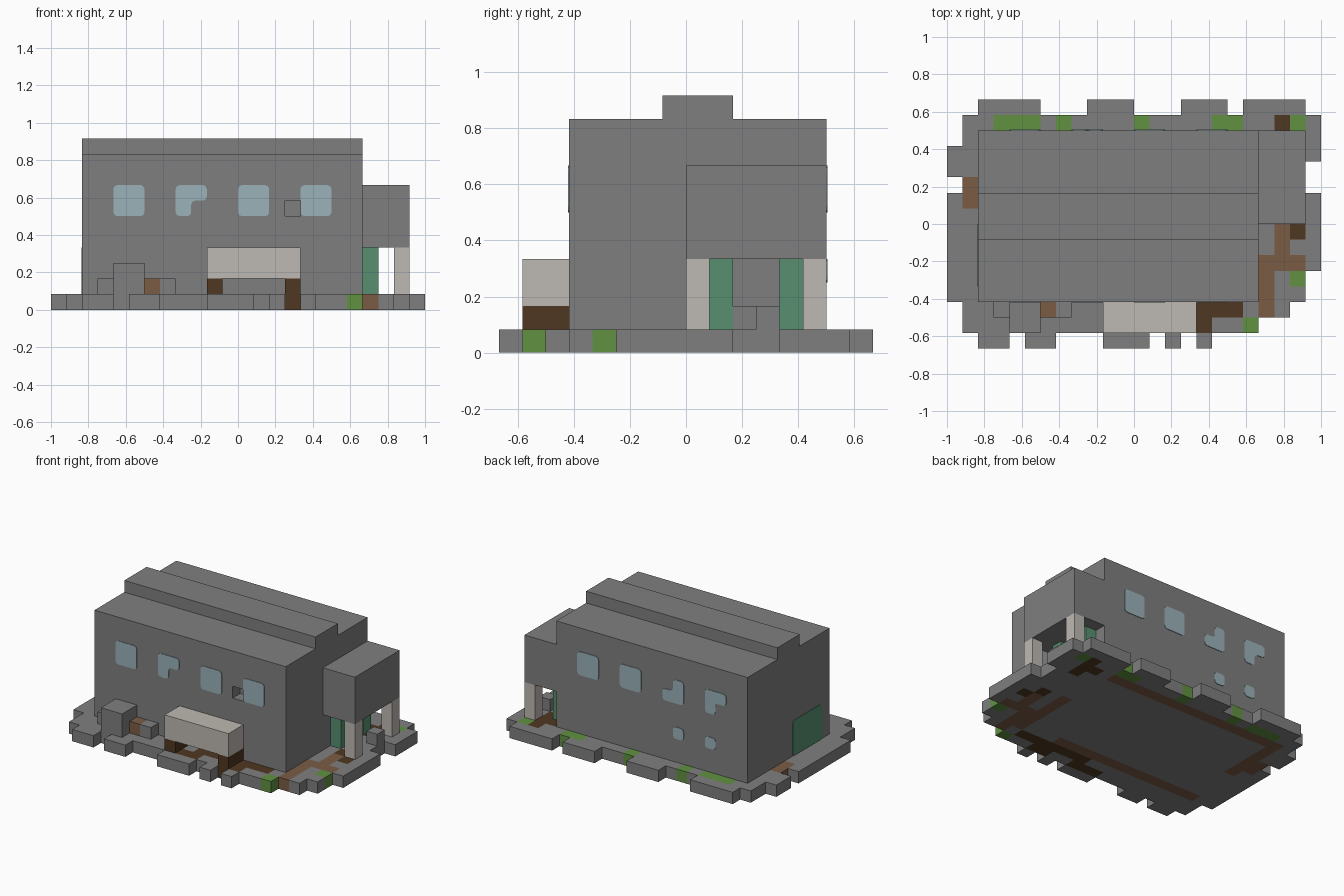
import bpy, bmesh
from mathutils import Vector

cube = bpy.data.objects.get("Cube")
if cube:
    bpy.data.objects.remove(cube, do_unlink=True)

U = 1 / 12  # one block


def at(i, j, k):
    """Block coordinates to scene position."""
    return Vector((i * U - 1, j * U - 8 * U, k * U))


def material(name, *rgb):
    m = bpy.data.materials.new(name)
    m.use_nodes = True
    m.diffuse_color = (*rgb, 1)
    m.node_tree.nodes["Principled BSDF"].inputs["Base Color"].default_value = (*rgb, 1)
    return m


stone = material("stone_grey", .212, .212, .212)
grass = material("grass_green", .119, .283, .053)
path = material("path_brown", .195, .107, .058)
soil = material("dark_soil", .08, .038, .015)
cream = material("pale_cream", .515, .485, .445)
door = material("door_green", .098, .275, .162)
glass = material("window_blue", .328, .445, .485)


def finish(name, bm, *mats):
    bmesh.ops.recalc_face_normals(bm, faces=bm.faces)
    mesh = bpy.data.meshes.new(name)
    bm.to_mesh(mesh)
    bm.free()
    for m in mats:
        mesh.materials.append(m)
    obj = bpy.data.objects.new(name, mesh)
    bpy.context.collection.objects.link(obj)
    return obj


def box(name, mat, lo, hi):
    """Box between two block corners."""
    bm = bmesh.new()
    a, b = at(*lo), at(*hi)
    bmesh.ops.create_cube(bm, size=1)
    for v in bm.verts:
        v.co = Vector([(a[n] + b[n]) / 2 + v.co[n] * (b[n] - a[n]) for n in range(3)])
    return finish(name, bm, mat)


def cells(rects):
    return {(i, j) for x0, x1, y0, y1 in rects
            for i in range(x0, x1) for j in range(y0, y1)}


# Ragged ground slab: main area plus edge bumps, as x and y block spans
ground = cells([
    (1, 20, 1, 15), (20, 22, 2, 15), (22, 23, 3, 15),
    (0, 1, 3, 10), (0, 1, 11, 13), (23, 24, 5, 10), (23, 24, 12, 15),
    (2, 6, 15, 16), (9, 12, 15, 16), (15, 18, 15, 16), (19, 23, 15, 16),
    (2, 4, 0, 1), (5, 7, 0, 1), (10, 13, 0, 1), (14, 15, 0, 1), (16, 17, 0, 1)])
ground_paint = [
    # brown trails, including the footing under the walls
    cells([(21, 22, 6, 8), (20, 23, 5, 6), (20, 21, 2, 5), (1, 2, 9, 11),
           (2, 19, 13, 14), (2, 3, 8, 13), (2, 16, 3, 4), (19, 20, 3, 9)]),
    # dark soil
    cells([(16, 19, 2, 3), (15, 17, 1, 2), (10, 13, 1, 2), (12, 16, 2, 3),
           (22, 23, 7, 8), (21, 22, 8, 9), (21, 22, 12, 15), (20, 22, 13, 14)]),
    # grass
    cells([(3, 6, 14, 15), (7, 8, 14, 15), (12, 13, 14, 15), (17, 19, 14, 15),
           (22, 23, 14, 15), (22, 23, 4, 5), (19, 20, 1, 2)])]

bm = bmesh.new()
for i, j in sorted(ground):
    mat = max([n + 1 for n, p in enumerate(ground_paint) if (i, j) in p], default=0)
    corners = [(i, j), (i + 1, j), (i + 1, j + 1), (i, j + 1)]
    quads = [[(*c, k) for c in corners] for k in (0, 1)]
    for n, step in enumerate([(0, -1), (1, 0), (0, 1), (-1, 0)]):
        if (i + step[0], j + step[1]) not in ground:
            a, b = corners[n], corners[(n + 1) % 4]
            quads.append([(*a, 0), (*b, 0), (*b, 1), (*a, 1)])
    for q in quads:
        bm.faces.new([bm.verts.new(at(*p)) for p in q]).material_index = mat
bmesh.ops.remove_doubles(bm, verts=bm.verts, dist=.001)
finish("ground_slab", bm, stone, path, soil, grass)

# Main building with a missing block in the front wall
body = box("main_building", stone, (2, 3, 1), (20, 14, 10))
cutter = box("wall_hole_cutter", stone, (15, 2, 6), (16, 4, 7))
cutter.hide_render = True
cutter.hide_viewport = True
cutter.display_type = 'WIRE'
hole = body.modifiers.new("wall_hole", 'BOOLEAN')
hole.operation = 'DIFFERENCE'
hole.solver = 'EXACT'
hole.object = cutter
box("roof_ridge", stone, (2, 7, 10), (20, 10, 11))

# Side porch
box("porch_block", stone, (20, 8, 4), (23, 14, 8))
for side, post, panel in (("front", 8, 9), ("back", 13, 12)):
    box(side + "_porch_post", cream, (22, post, 1), (23, post + 1, 4))
    box(side + "_door_panel", door, (20, panel, 1), (21, panel + 1, 4))
box("porch_rubble", stone, (22, 11, 1), (23, 12, 2))
box("door_rubble", stone, (20, 10, 1), (21, 11, 2))

# Bench box on two dark legs
box("bench_top", cream, (10, 1, 2), (16, 3, 4))
box("bench_leg_a", soil, (10, 1, 1), (11, 3, 2))
box("bench_leg_b", soil, (15, 1, 1), (16, 3, 2))

# Rubble by the front wall
box("large_rubble", stone, (4, 1, 1), (6, 3, 3))
box("small_rubble_a", stone, (3, 2, 1), (4, 3, 2))
box("small_rubble_b", stone, (7, 2, 1), (8, 3, 2))
box("dirt_lump", path, (6, 2, 1), (7, 3, 2))


def plate(name, mat, place, out, squares):
    """Thin round-cornered plate made of wall squares; place maps (s, k) to a point."""
    bm = bmesh.new()
    for s, k in squares:
        bm.faces.new([bm.verts.new(place(s + a, k + b))
                      for a, b in ((0, 0), (1, 0), (1, 1), (0, 1))])
    bmesh.ops.remove_doubles(bm, verts=bm.verts, dist=.001)
    bmesh.ops.dissolve_limit(bm, angle_limit=.05, verts=bm.verts, edges=bm.edges)
    bmesh.ops.bevel(bm, geom=list(bm.verts), offset=.022, segments=2,
                    profile=.5, affect='VERTICES')
    new = bmesh.ops.extrude_face_region(bm, geom=list(bm.faces))["geom"]
    for v in new:
        if isinstance(v, bmesh.types.BMVert):
            v.co += Vector(out) * .004
    finish(name, bm, mat)


def pane(i, missing=None):
    return [(s, k) for s in (i, i + 1) for k in (6, 7) if (s, k) != missing]


# Windows on both long walls, some broken
walls = [("front", 3, (0, -1, 0), {8: (9, 6)}, []),
         ("back", 14, (0, 1, 0), {8: (9, 7), 4: (4, 6)}, [(5, 3), (8, 3)])]
for side, j, out, broken, small in walls:
    spot = lambda s, k, j=j: at(s, j, k)
    for n, i in enumerate((4, 8, 12, 16)):
        plate(f"{side}_window_{n + 1}", glass, spot, out, pane(i, broken.get(i)))
    for n, square in enumerate(small):
        plate(f"{side}_small_window_{n + 1}", glass, spot, out, [square])

# Wide door on the far end wall
plate("end_door", door, lambda s, k: at(2, s, k), (-1, 0, 0),
      [(s, k) for s in range(4, 8) for k in range(1, 4)])
